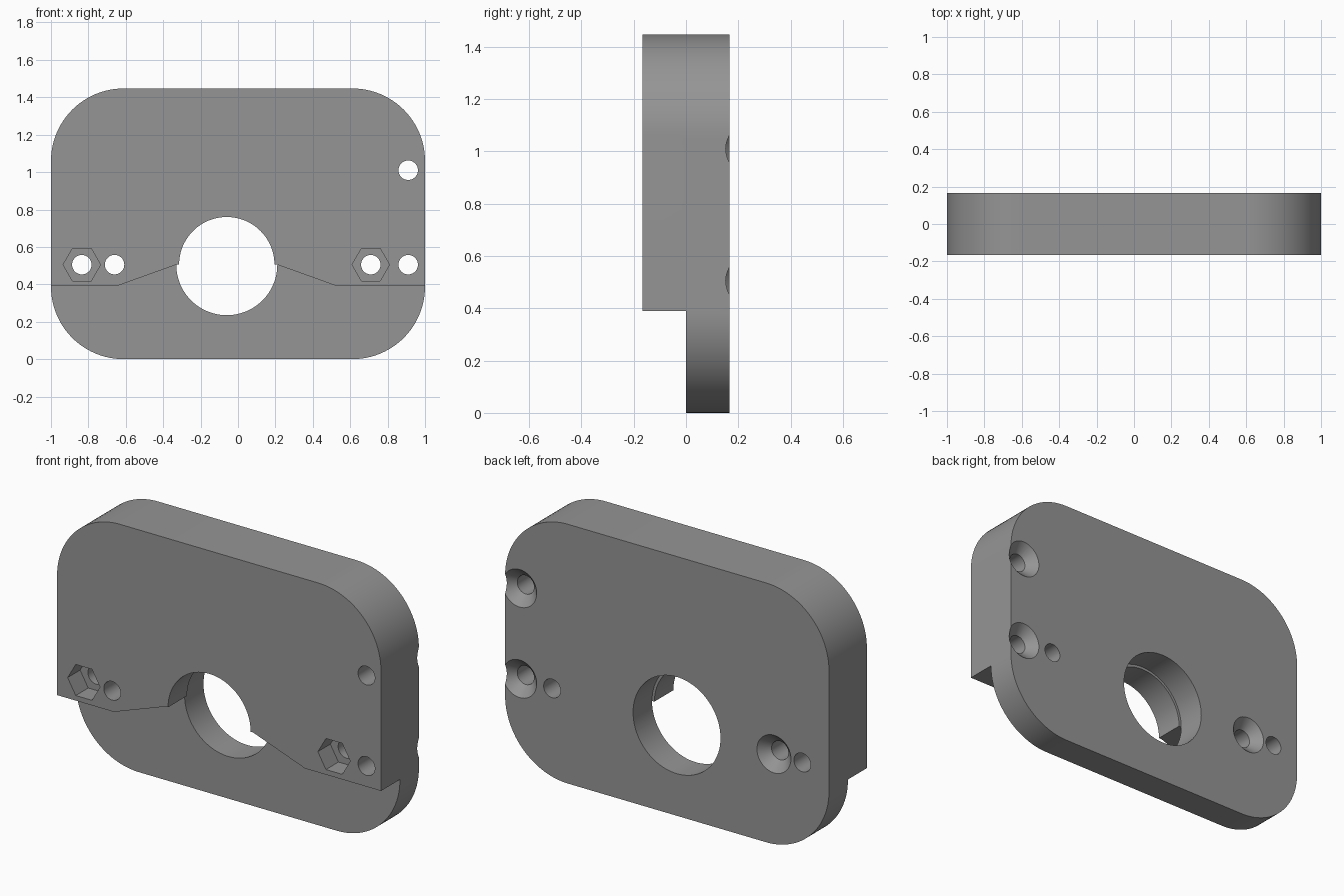
import bpy, bmesh, math

if "Cube" in bpy.data.objects:
    bpy.data.objects.remove(bpy.data.objects["Cube"])

grey = bpy.data.materials.new("mid grey")
grey.diffuse_color = (0.3, 0.3, 0.3, 1)
grey.use_nodes = True
grey.node_tree.nodes["Principled BSDF"].inputs["Base Color"].default_value = grey.diffuse_color

HALF, TOP, RADIUS = 0.167, 1.447, 0.388
BORE_X, HOLE_Z = -0.06, 0.505


def loft(name, sections):
    """Solid from matching (x, z) outlines placed at rising y."""
    bm = bmesh.new()
    rings = [[bm.verts.new((x, y, z)) for x, z in pts] for y, pts in sections]
    for a, b in zip(rings, rings[1:]):
        for i in range(len(a)):
            j = (i + 1) % len(a)
            bm.faces.new((a[i], a[j], b[j], b[i]))
    bm.faces.new(rings[0])
    bm.faces.new(rings[-1])
    bmesh.ops.recalc_face_normals(bm, faces=bm.faces)
    mesh = bpy.data.meshes.new(name)
    bm.to_mesh(mesh)
    bm.free()
    mesh.materials.append(grey)
    ob = bpy.data.objects.new(name, mesh)
    bpy.context.collection.objects.link(ob)
    return ob


def circle(x, z, r, n=48):
    return [(x + r * math.cos(2 * math.pi * i / n),
             z + r * math.sin(2 * math.pi * i / n)) for i in range(n)]


# Rounded plate outline
outline = []
for cx, cz, start in ((1 - RADIUS, TOP - RADIUS, 0), (RADIUS - 1, TOP - RADIUS, 90),
                      (RADIUS - 1, RADIUS, 180), (1 - RADIUS, RADIUS, 270)):
    for i in range(25):
        a = math.radians(start + 90 * i / 24)
        outline.append((cx + RADIUS * math.cos(a), cz + RADIUS * math.sin(a)))
plate = loft("mounting_plate", [(-HALF, outline), (HALF, outline)])

cutters = []

# Recess that leaves only the rear half of the plate at the bottom
recess = [(-1.2, -0.2), (1.2, -0.2), (1.2, 0.39), (0.53, 0.39), (0.21, HOLE_Z),
          (-0.33, HOLE_Z), (-0.65, 0.39), (-1.2, 0.39)]
cutters.append(loft("lower_recess_cutter", [(-0.4, recess), (0, recess)]))

# Stepped main bore, wider at the rear
cutters.append(loft("front_bore_cutter", [(y, circle(BORE_X, HOLE_Z, 0.255, 96)) for y in (-0.4, 0.4)]))
cutters.append(loft("rear_bore_cutter", [(y, circle(BORE_X, HOLE_Z, 0.27, 96)) for y in (0, 0.4)]))

# Countersunk screw holes
for x, z in ((0.91, 1.01), (0.91, HOLE_Z), (-0.66, HOLE_Z)):
    cutters.append(loft("screw_hole_cutter", [
        (y, circle(x, z, r)) for y, r in
        ((-0.4, 0.052), (HALF - 0.053, 0.052), (HALF, 0.105), (HALF + 0.02, 0.125))]))

# Bolt holes with hexagonal nut pockets in the front
for x in (-0.835, 0.71):
    cutters.append(loft("bolt_hole_cutter", [(y, circle(x, HOLE_Z, 0.052)) for y in (-0.4, 0.4)]))
    pocket = circle(x, HOLE_Z, 0.1, 6)
    cutters.append(loft("nut_pocket_cutter", [(-0.4, pocket), (-HALF + 0.11, pocket)]))

# Cut every opening, then apply and drop the helpers
for c in cutters:
    c.hide_render = True
    mod = plate.modifiers.new(c.name, 'BOOLEAN')
    mod.operation, mod.solver, mod.object = 'DIFFERENCE', 'EXACT', c
bpy.context.view_layer.objects.active = plate
plate.select_set(True)
for mod in list(plate.modifiers):
    bpy.ops.object.modifier_apply(modifier=mod.name)
for c in cutters:
    bpy.data.objects.remove(c)

bpy.ops.object.select_all(action='DESELECT')
plate.select_set(True)
bpy.ops.object.shade_smooth_by_angle(angle=math.radians(25))
